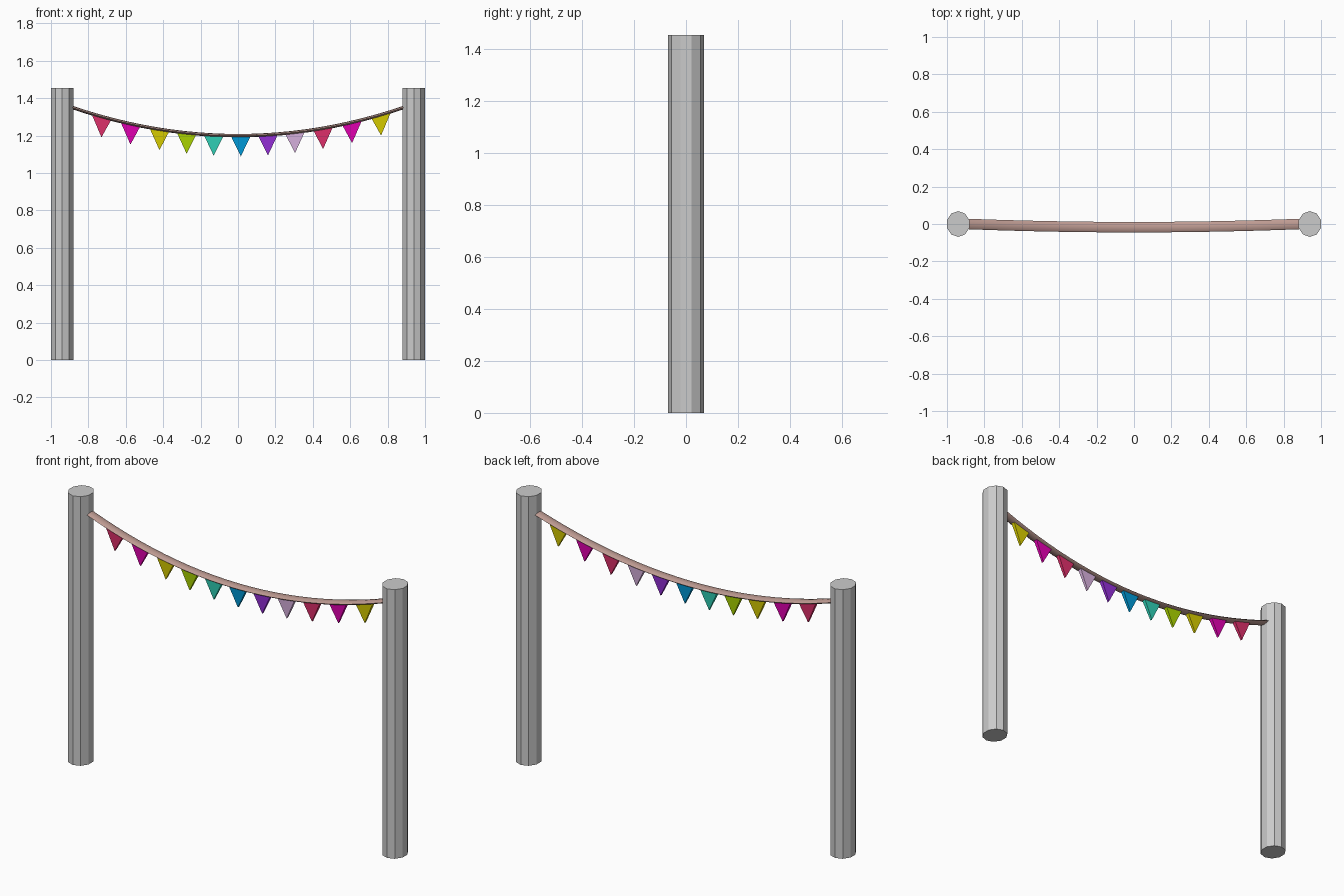
import bpy, bmesh, math

if "Cube" in bpy.data.objects:
    bpy.data.objects.remove(bpy.data.objects["Cube"])

SPAN = 0.885


def new_object(name, bm, color=None, smooth=False):
    bmesh.ops.recalc_face_normals(bm, faces=bm.faces[:])
    mesh = bpy.data.meshes.new(name)
    bm.to_mesh(mesh)
    bm.free()
    ob = bpy.data.objects.new(name, mesh)
    bpy.context.collection.objects.link(ob)
    if color:
        mat = bpy.data.materials.new(name + "_colour")
        mat.diffuse_color = (*color, 1)
        mat.use_nodes = True
        mat.node_tree.nodes["Principled BSDF"].inputs["Base Color"].default_value = mat.diffuse_color
        mesh.materials.append(mat)
    for p in mesh.polygons:
        p.use_smooth = smooth
    return ob


def rope_point(x):
    t = (x / SPAN) ** 2
    return x, -0.017 * (1 - t), 1.2 + 0.15 * t


def loft(rings):
    bm = bmesh.new()
    vs = [[bm.verts.new(p) for p in r] for r in rings]
    n = len(vs[0])
    for a, b in zip(vs, vs[1:]):
        for i in range(n):
            j = (i + 1) % n
            bm.faces.new((a[i], a[j], b[j], b[i]))
    bm.faces.new(vs[0])
    bm.faces.new(vs[-1])
    return bm


# ten-sided posts, slightly deeper than wide
for side, sx in (("left", -1), ("right", 1)):
    angles = [math.pi / 2 + i * math.tau / 10 for i in range(10)]
    rings = [[(sx * 0.94 + 0.063 * math.cos(a), 0.069 * math.sin(a), z) for a in angles]
             for z in (0, 1.455)]
    new_object(side + "_post", loft(rings))

# sagging flattened rope
rings = []
for k in range(25):
    x, y, z = rope_point(-SPAN + 2 * SPAN * k / 24)
    tilt = math.atan(0.3 * x / SPAN ** 2)
    ring = []
    for i in range(8):
        a = i * math.tau / 8
        h = 0.009 * math.sin(a)
        ring.append((x - h * math.sin(tilt), y + 0.028 * math.cos(a), z + h * math.cos(tilt)))
    rings.append(ring)
rope = new_object("rope", loft(rings), (0.52, 0.33, 0.29))
bpy.context.view_layer.objects.active = rope
rope.select_set(True)
bpy.ops.object.shade_smooth_by_angle(angle=math.radians(50))

# pennants hanging from the rope, top edges following its slope
colors = [(0.75, 0.03, 0.15), (0.78, 0.0, 0.45), (0.7, 0.62, 0.0), (0.42, 0.68, 0.0),
          (0.03, 0.65, 0.48), (0.0, 0.33, 0.7), (0.3, 0.03, 0.7), (0.7, 0.45, 0.75)]
flag_x = [-0.73, -0.575, -0.42, -0.275, -0.13, 0.015, 0.16, 0.305, 0.455, 0.61, 0.765]
for i, x in enumerate(flag_x):
    _, y, z = rope_point(x)
    zl, zr = rope_point(x - 0.054)[2], rope_point(x + 0.054)[2]
    rings = [[(x - 0.054, y + d, zl), (x + 0.054, y + d, zr), (x, y + d * 0.5, z - 0.111)]
             for d in (-0.011, 0.011)]
    new_object(f"pennant_{i + 1}", loft(rings), colors[i % 8])
